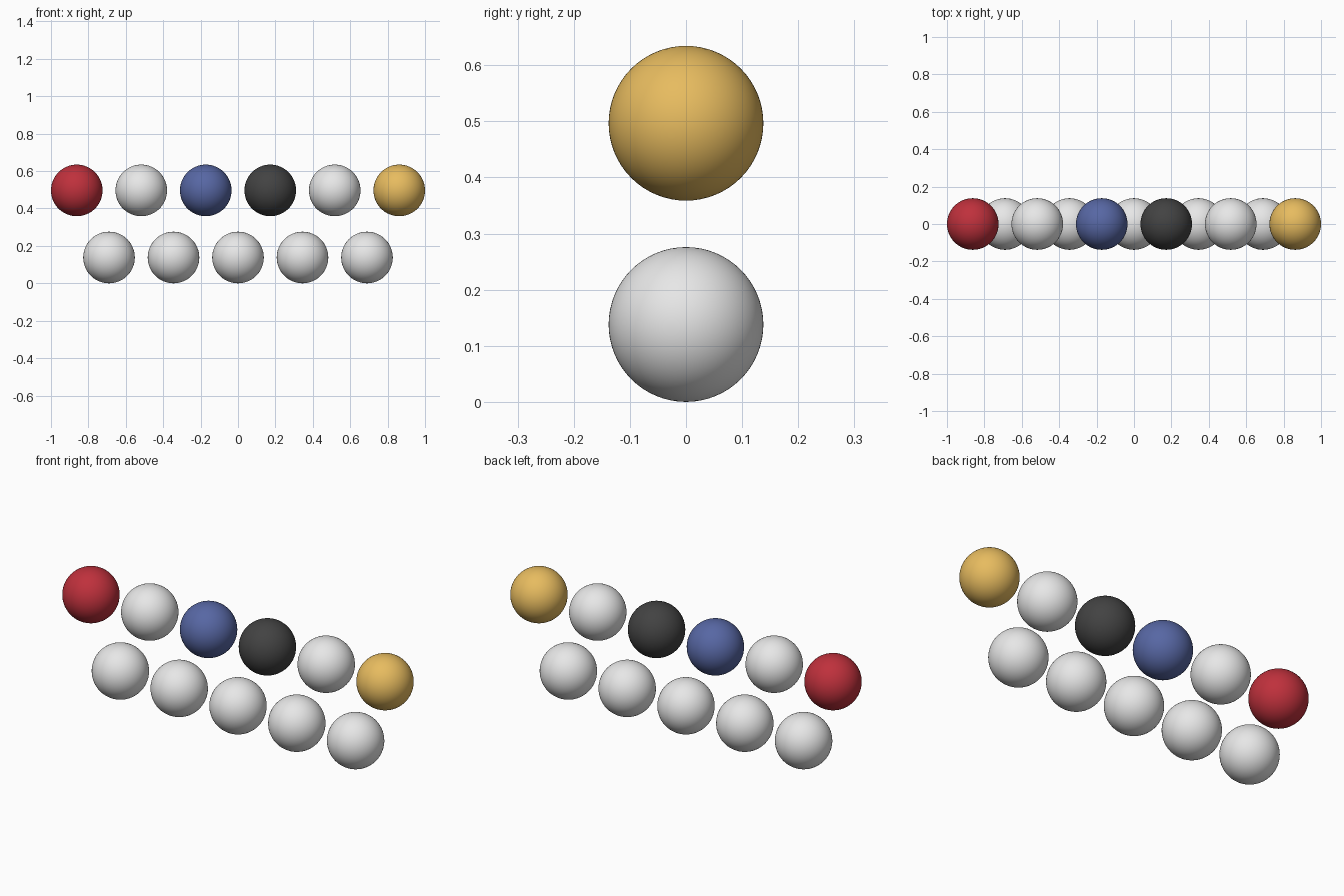
import bpy

cube = bpy.data.objects.get("Cube")
if cube:
    bpy.data.objects.remove(cube, do_unlink=True)

RADIUS = 2 / 14.5
SPACING = 2.5 * RADIUS
ROW_RISE = 2.6 * RADIUS


def make_material(name, colour):
    mat = bpy.data.materials.new(name)
    mat.use_nodes = True
    mat.diffuse_color = (*colour, 1)
    mat.node_tree.nodes["Principled BSDF"].inputs["Base Color"].default_value = (*colour, 1)
    return mat


materials = {
    "red": make_material("red", (0.52, 0.03, 0.045)),
    "white": make_material("white", (0.8, 0.8, 0.8)),
    "blue": make_material("blue", (0.095, 0.135, 0.37)),
    "black": make_material("black", (0.055, 0.055, 0.055)),
    "gold": make_material("gold", (0.8, 0.5, 0.115)),
}


def add_row(row_name, colours, z):
    """Evenly spaced row of balls centred on x = 0."""
    for i, colour in enumerate(colours):
        x = (i - (len(colours) - 1) / 2) * SPACING
        bpy.ops.mesh.primitive_uv_sphere_add(
            segments=64, ring_count=32, radius=RADIUS, location=(x, 0, z))
        ball = bpy.context.object
        ball.name = f"{row_name}_{colour}_ball_{i + 1}"
        ball.data.materials.append(materials[colour])
        bpy.ops.object.shade_smooth()


# Lower row of plain balls, upper row with the coloured ones
add_row("lower", ["white"] * 5, RADIUS)
add_row("upper", ["red", "white", "blue", "black", "white", "gold"], RADIUS + ROW_RISE)
